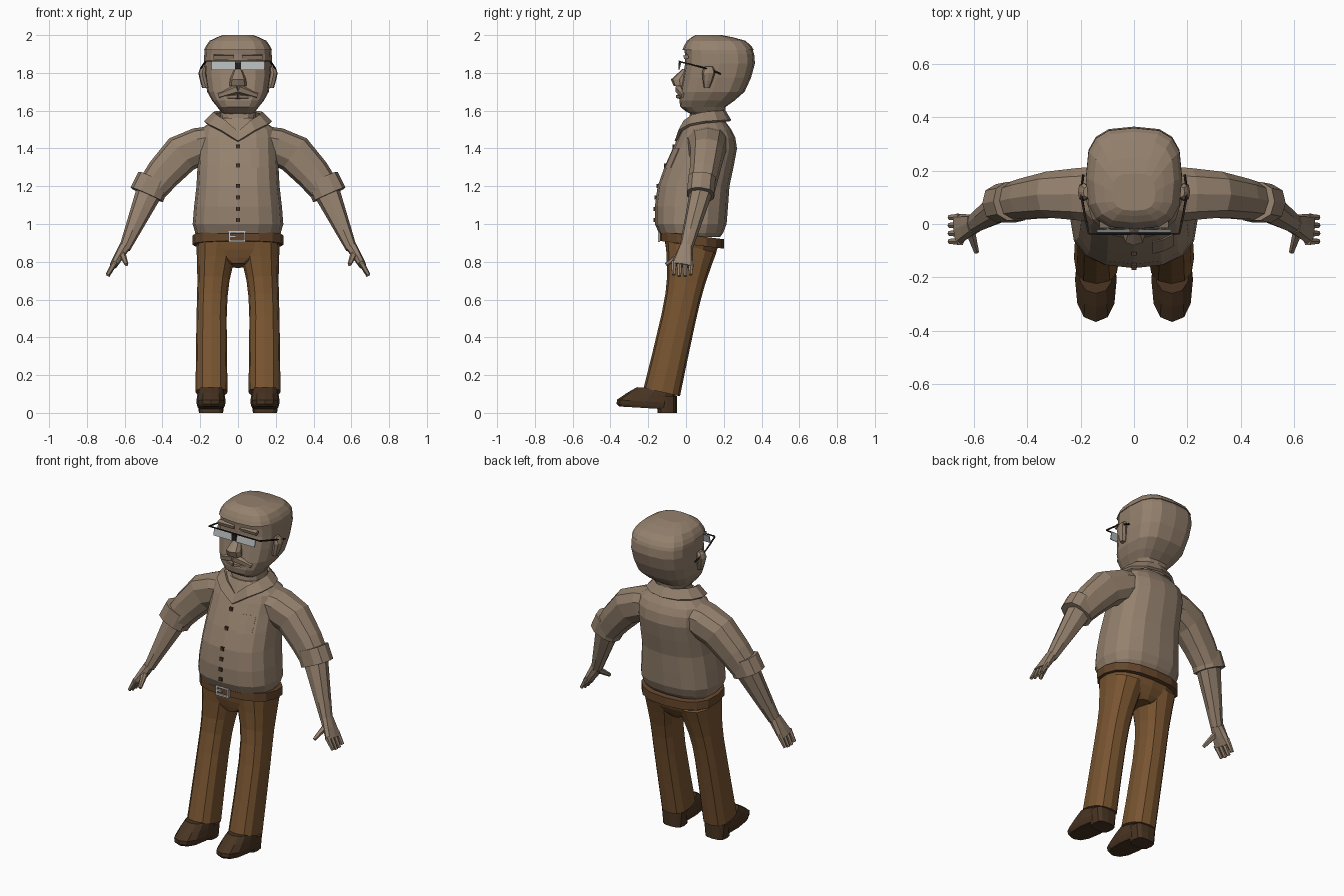
import bpy, bmesh, math
from mathutils import Vector, Matrix, Euler

default_cube = bpy.data.objects.get("Cube")
if default_cube:
    bpy.data.objects.remove(default_cube)


def material(name, red, green, blue):
    mat = bpy.data.materials.new(name)
    mat.use_nodes = True
    colour = (red, green, blue, 1)
    mat.diffuse_color = colour
    mat.node_tree.nodes["Principled BSDF"].inputs["Base Color"].default_value = colour
    return mat


tan = material("tan", .3, .22, .155)
brown = material("trouser brown", .19, .09, .03)
belt_brown = material("belt brown", .13, .062, .025)
shoe_brown = material("shoe brown", .065, .034, .016)
dark = material("dark frame", .02, .013, .01)
pale = material("pale lens grey", .44, .47, .48)
silver = material("buckle silver", .55, .57, .6)


def finish(name, bm, mat, mirror=False, thickness=0):
    """Turn a bmesh into an object, optionally mirrored or thickened."""
    mesh = bpy.data.meshes.new(name)
    bmesh.ops.recalc_face_normals(bm, faces=bm.faces)
    bm.to_mesh(mesh)
    bm.free()
    mesh.materials.append(mat)
    part = bpy.data.objects.new(name, mesh)
    bpy.context.collection.objects.link(part)
    if thickness:
        part.modifiers.new("Cloth", "SOLIDIFY").thickness = thickness
    if mirror:
        part.modifiers.new("Mirror", "MIRROR")
    return part


def refine(keys, steps):
    """Add smoothly interpolated rings between the key rings."""
    rings = []
    last = len(keys) - 1
    for i in range(last):
        before, start = keys[max(i - 1, 0)], keys[i]
        end, after = keys[i + 1], keys[min(i + 2, last)]
        for step in range(steps):
            t = step / steps
            rings.append([b + t / 2 * (c - a + t * (2 * a - 5 * b + 4 * c - d
                                                    + t * (3 * (b - c) + d - a)))
                          for a, b, c, d in zip(before, start, end, after)])
    return rings + [keys[last]]


def power(value, square):
    return math.copysign(abs(value) ** (2 / square), value)


def loft(name, keys, mat, sides=12, square=2.5, steps=2, level=False, slope=0, mirror=False):
    """Skin rounded rings given as (x, y, z, half width, half depth)."""
    rings = refine(keys, steps)
    centres = [Vector(ring[:3]) for ring in rings]
    bm = bmesh.new()
    loops = []
    for i, (centre, ring) in enumerate(zip(centres, rings)):
        ahead = centres[min(i + 1, len(rings) - 1)] - centres[max(i - 1, 0)]
        ahead = Vector((0, 0, 1)) if level else ahead.normalized()
        across = Vector((0, 1, 0)).cross(ahead).normalized()
        deep = ahead.cross(across)
        loop = []
        for side in range(sides):
            angle = math.tau * side / sides
            offset = across * ring[3] * power(math.cos(angle), square)
            offset += deep * ring[4] * power(math.sin(angle), square)
            offset.z += slope * offset.y
            loop.append(bm.verts.new(centre + offset))
        loops.append(loop)
    for low, high in zip(loops, loops[1:]):
        for side in range(sides):
            bm.faces.new((low[side - 1], low[side], high[side], high[side - 1]))
    bm.faces.new(loops[0])
    bm.faces.new(loops[-1])
    return finish(name, bm, mat, mirror)


def column(name, keys, mat, **options):
    """Loft level rings (y, z, half width, half depth) on the centre line."""
    return loft(name, [(0, *key) for key in keys], mat, level=True, **options)


def box(name, place, size, mat, tilt=0, mirror=False):
    bm = bmesh.new()
    bmesh.ops.create_cube(bm, size=1, matrix=Matrix.LocRotScale(
        Vector(place), Euler((tilt, 0, 0)), Vector(size)))
    return finish(name, bm, mat, mirror)


def sheet(name, rows, mat, thickness, mirror=False):
    """Join rows of points into a thin sheet."""
    bm = bmesh.new()
    grid = [[bm.verts.new(point) for point in row] for row in rows]
    for row, following in zip(grid, grid[1:]):
        for i in range(len(row) - 1):
            bm.faces.new((row[i], row[i + 1], following[i + 1], following[i]))
    return finish(name, bm, mat, mirror, thickness)


def front_of(part, x, z):
    """Find the point on the front surface of a part."""
    return part.ray_cast(Vector((x, -1, z)), Vector((0, 1, 0)))[1]


# Head, hair and neck
column("neck", [(.1, 1.46, .1, .1), (.12, 1.64, .09, .09)], tan)
column("head", [(.12, 1.58, .08, .09), (.09, 1.62, .11, .12), (.14, 1.7, .163, .17),
                (.18, 1.85, .18, .185), (.17, 1.93, .175, .18)],
       tan, sides=16, square=3)
column("hair_cap", [(.17, 1.92, .18, .19), (.16, 1.97, .15, .155), (.12, 2, .08, .07)],
       tan, sides=16, square=3)
loft("ear", [(.17, .11, 1.72, .02, .015), (.19, .12, 1.8, .02, .035),
             (.175, .12, 1.835, .015, .02)], tan, sides=8, level=True, mirror=True)

# Facial features
column("nose", [(-.03, 1.73, .045, .035), (-.035, 1.765, .043, .045), (0, 1.82, .02, .02)],
       tan, sides=8, steps=1)
loft("moustache", [(0, -.035, 1.715, .025, .025), (.1, -.01, 1.68, .014, .015)],
     tan, sides=6, mirror=True)
loft("lower_lip", [(0, -.03, 1.675, .014, .025), (.07, -.015, 1.672, .008, .015)],
     tan, sides=6, mirror=True)
box("brow", (.075, 0, 1.885), (.11, .025, .02), tan, tilt=.3, mirror=True)

# Glasses
box("lens", (.077, -.032, 1.837), (.125, .006, .046), pale, tilt=-.25, mirror=True)
box("lens_rim", (.085, -.037, 1.862), (.17, .006, .006), dark, mirror=True)
box("glasses_bridge", (0, -.036, 1.838), (.03, .008, .035), dark)
loft("glasses_temple", [(.17, -.035, 1.86, .005, .005), (.196, .1, 1.825, .005, .005),
                        (.19, .185, 1.795, .005, .005)], dark, sides=4, square=2, mirror=True)

# Shirt body with pocket and a row of buttons
shirt = column("shirt_body", [(.03, .93, .21, .15), (.025, 1, .24, .19), (.04, 1.2, .22, .19),
                              (.1, 1.4, .21, .17), (.11, 1.5, .2, .13), (.1, 1.56, .1, .09)],
               tan, sides=16)
bpy.context.view_layer.update()
button_heights = [1.41, 1.31] + [1.2 - .06 * i for i in range(4)]
for height in button_heights:
    box("shirt_button", front_of(shirt, 0, height), (.02, .014, .021), shoe_brown)
sheet("chest_pocket", [[front_of(shirt, x, z) - Vector((0, .005, 0)) for x in (.07, .11, .15)]
                       for z in (1.3, 1.35, 1.4)], tan, .006)

# Collar: a folded strip that drops to a point at the front
strip = []
segments = 6
for i in range(segments + 1):
    angle = math.pi * i / segments
    drop = .11 * (i / segments) ** 4
    strip.append([(radius * math.sin(angle), .09 + depth * math.cos(angle), z - drop)
                  for radius, depth, z in ((.13, .12, 1.6), (.18, .15, 1.55))])
sheet("collar", strip, tan, .015, mirror=True)

# Sleeves, rolled cuffs and forearms
loft("sleeve", [(.13, .11, 1.43, .09, .11), (.3, .11, 1.37, .105, .09),
                (.47, .08, 1.17, .08, .07)], tan, sides=10, mirror=True)
loft("cuff", [(.445, .085, 1.24, .09, .075), (.483, .077, 1.155, .094, .075)],
     tan, sides=10, steps=1, mirror=True)
loft("forearm", [(.47, .08, 1.17, .07, .06), (.6, 0, .87, .03, .035)],
     tan, sides=8, steps=3, mirror=True)

# Hands
loft("palm", [(.6, 0, .88, .03, .035), (.66, -.02, .78, .02, .06)],
     tan, sides=8, square=3, mirror=True)
for finger in range(4):
    y = .03 * (1 - finger) - .005
    reach = .07 - .008 * abs(finger - 1.5)
    loft("finger", [(.65, y, .8, .016, .015), (.69, y, .79 - reach, .01, .01)],
         tan, sides=6, mirror=True)
loft("thumb", [(.615, -.02, .845, .02, .02), (.59, -.105, .785, .01, .01)],
     tan, sides=6, mirror=True)

# Trousers
column("trouser_seat", [(.015, .78, .05, .1), (.025, .85, .21, .13), (.03, .94, .22, .15)],
       brown, sides=16, slope=-.12)
loft("trouser_leg", [(.14, -.128, .11, .085, .096), (.14, -.04, .5, .08, .09),
                     (.13, 0, .7, .085, .1), (.11, .026, .88, .11, .135)],
     brown, slope=-.23, level=True, mirror=True)

# Belt and open buckle
column("belt", [(.03, .89, .24, .17), (.03, .94, .24, .17)],
       belt_brown, sides=16, steps=1, slope=-.12)
for side in (-1, 1):
    box("buckle_bar", (-.004, -.143, .934 + side * .024), (.09, .012, .01), silver)
    box("buckle_end", (-.004 + side * .04, -.143, .934), (.01, .012, .058), silver)
box("buckle_pin", (-.028, -.143, .934), (.036, .012, .01), silver)

# Shoes with raised toes and a separate heel
loft("shoe", [(.143, -.205, .025, .068, .15), (.143, -.208, .06, .078, .158),
              (.143, -.16, .13, .065, .1)],
     shoe_brown, slope=-.06, level=True, mirror=True)
loft("shoe_heel", [(.143, -.1, 0, .064, .052), (.143, -.1, .09, .074, .052)],
     shoe_brown, square=3, level=True, mirror=True)
